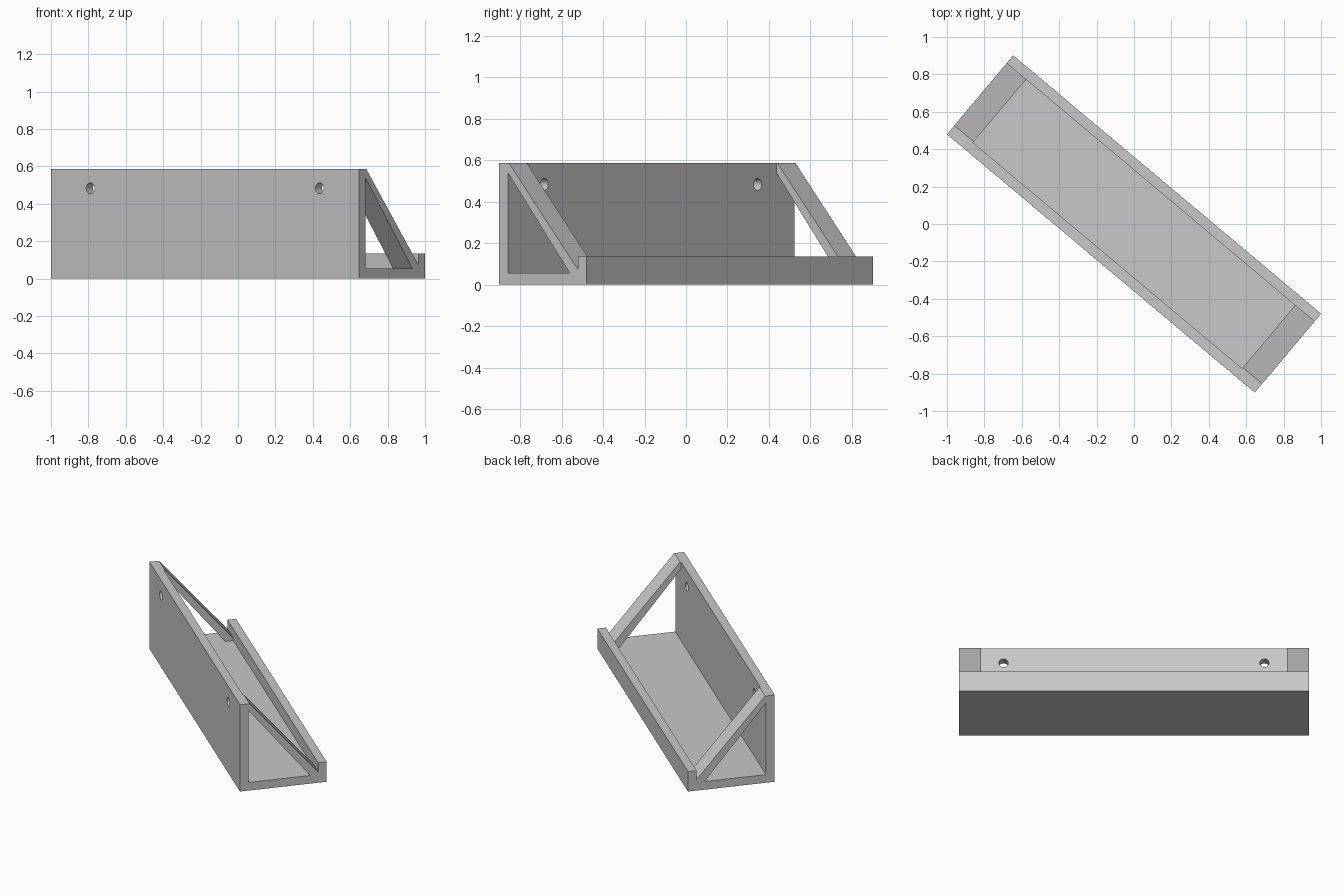
import bpy
import math
from mathutils import Matrix

cube = bpy.data.objects.get("Cube")
if cube:
    bpy.data.objects.remove(cube, do_unlink=True)

LENGTH, DEPTH, HEIGHT = 2.148, 0.55, 0.587
WALL, LIP_HEIGHT, FRAME = 0.055, 0.135, 0.135
LIP_Y = DEPTH - 0.054
TURN = Matrix.Rotation(math.radians(-40), 4, "Z")

grey = bpy.data.materials.new("light grey")
grey.use_nodes = True
colour = (0.58, 0.58, 0.58, 1)
grey.diffuse_color = colour
grey.node_tree.nodes["Principled BSDF"].inputs["Base Color"].default_value = colour


def prism(name, profile, length):
    """Extrude a (depth, height) profile along x, centred on x and depth."""
    n = len(profile)
    verts = [(x, y - DEPTH / 2, z) for x in (-length / 2, length / 2) for y, z in profile]
    faces = [tuple(reversed(range(n))), tuple(range(n, 2 * n))]
    faces += [(i, (i + 1) % n, n + (i + 1) % n, n + i) for i in range(n)]
    mesh = bpy.data.meshes.new(name)
    mesh.from_pydata(verts, [], faces)
    mesh.materials.append(grey)
    obj = bpy.data.objects.new(name, mesh)
    bpy.context.collection.objects.link(obj)
    return obj


def cut(target, cutter):
    """Subtract the cutter and throw it away."""
    cutter.hide_render = True
    mod = target.modifiers.new("cut", "BOOLEAN")
    mod.operation = "DIFFERENCE"
    mod.solver = "EXACT"
    mod.object = cutter
    bpy.ops.object.select_all(action="DESELECT")
    bpy.context.view_layer.objects.active = target
    target.select_set(True)
    bpy.ops.object.modifier_apply(modifier=mod.name)
    bpy.data.objects.remove(cutter, do_unlink=True)


# Shelf body: side outline with tall wall, sloped brace and front lip
shelf = prism("wall_shelf", [
    (0, 0), (DEPTH, 0), (DEPTH, LIP_HEIGHT), (LIP_Y, LIP_HEIGHT),
    (LIP_Y, 0.073), (0.061, HEIGHT), (0, HEIGHT)], LENGTH)

# Open trough between the two end frames
cut(shelf, prism("trough_cutter", [
    (WALL, WALL), (LIP_Y, WALL), (LIP_Y, 1), (WALL, 1)], LENGTH - 2 * FRAME))

# Triangular window through both end frames
cut(shelf, prism("window_cutter", [
    (WALL, WALL), (0.445, WALL), (WALL, 0.54)], LENGTH + 0.2))

# Screw holes through the tall wall
for side in (-1, 1):
    bpy.ops.mesh.primitive_cylinder_add(
        vertices=32, radius=0.029, depth=0.2,
        location=(side * 0.8, -DEPTH / 2, 0.483), rotation=(math.pi / 2, 0, 0))
    hole = bpy.context.object
    hole.data.materials.append(grey)
    bpy.context.view_layer.update()
    cut(shelf, hole)

# Turn the finished shelf and keep its edges crisp
shelf.data.transform(TURN)
bpy.context.view_layer.objects.active = shelf
shelf.select_set(True)
bpy.ops.object.shade_smooth_by_angle(angle=math.radians(30))
